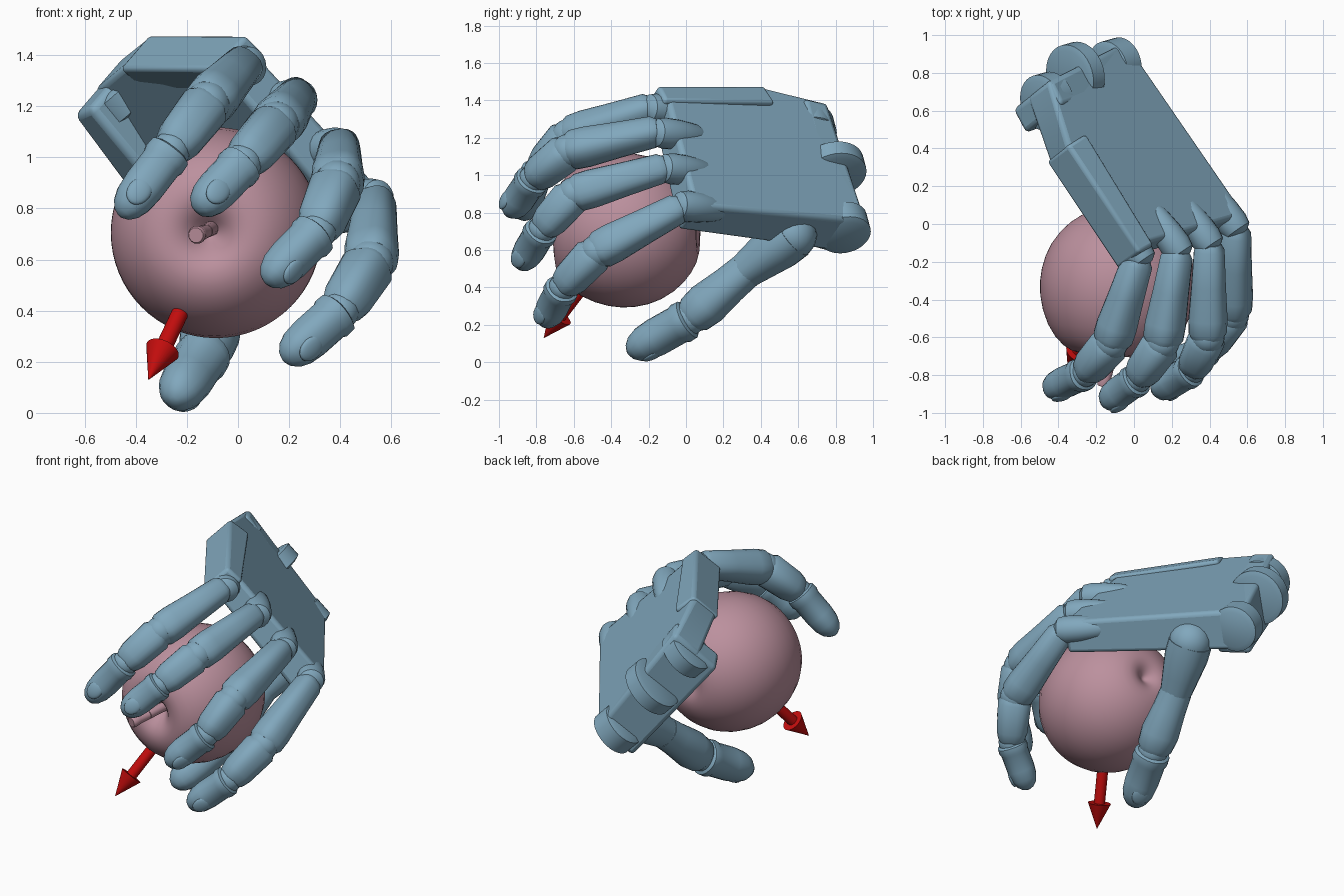
import bpy, bmesh
from math import sin, cos, pi, copysign
from mathutils import Vector as V

if "Cube" in bpy.data.objects:
    bpy.data.objects.remove(bpy.data.objects["Cube"])


def material(name, rgb):
    m = bpy.data.materials.new(name)
    m.diffuse_color = (*rgb, 1)
    m.use_nodes = True
    m.node_tree.nodes["Principled BSDF"].inputs["Base Color"].default_value = m.diffuse_color
    return m


BLUE = material("hand_blue", (0.22, 0.39, 0.51))
PINK = material("fruit_pink", (0.50, 0.28, 0.34))
RED = material("arrow_red", (0.55, 0.004, 0.004))

# hand axes: across the palm, out of the back of the hand, towards the fingers
ACROSS = V((.67, .19, -.71)).normalized()
BACK = V((.58, .46, .67)).normalized()
ALONG = ACROSS.cross(BACK).normalized()
XYZ = (V((1, 0, 0)), V((0, 1, 0)), V((0, 0, 1)))


def finish(name, bm, mat, angle=40, bevel=0, subsurf=0):
    bmesh.ops.recalc_face_normals(bm, faces=bm.faces)
    me = bpy.data.meshes.new(name)
    bm.to_mesh(me)
    bm.free()
    ob = bpy.data.objects.new(name, me)
    bpy.context.collection.objects.link(ob)
    me.materials.append(mat)
    if bevel:
        b = ob.modifiers.new("bevel", 'BEVEL')
        b.width, b.segments = bevel, 3
    if subsurf:
        s = ob.modifiers.new("smooth", 'SUBSURF')
        s.levels = s.render_levels = subsurf
    bpy.ops.object.select_all(action='DESELECT')
    bpy.context.view_layer.objects.active = ob
    ob.select_set(True)
    bpy.ops.object.shade_smooth_by_angle(angle=angle * pi / 180)
    return ob


def turned(name, a, b, profile, mat=BLUE, up=BACK, sides=20, power=1.0, **kw):
    """Rings along a-b; profile holds (fraction, radius)."""
    a, b = V(a), V(b)
    d = (b - a).normalized()
    side = d.cross(up).normalized()
    top = side.cross(d)
    bm = bmesh.new()
    rings = []
    for t, r in profile:
        ring = []
        for i in range(sides):
            w = 2 * pi * (i + .5) / sides
            cx, cy = (copysign(abs(f) ** power, f) for f in (cos(w), sin(w)))
            ring.append(bm.verts.new(a.lerp(b, t) + (side * cx + top * cy) * r))
        rings.append(ring)
    for p, q in zip(rings, rings[1:]):
        for i in range(sides):
            j = (i + 1) % sides
            bm.faces.new((p[i], p[j], q[j], q[i]))
    bm.faces.new(rings[0])
    bm.faces.new(rings[-1])
    return finish(name, bm, mat, **kw)


def slab(name, outline, depths, bevel):
    """Plate between the outline on the hand's back and the palm side."""
    bm = bmesh.new()
    hi = [bm.verts.new(p) for p in outline]
    lo = [bm.verts.new(V(p) - BACK * k) for p, k in zip(outline, depths)]
    bm.faces.new(hi)
    bm.faces.new(lo)
    for i in range(len(hi)):
        j = (i + 1) % len(hi)
        bm.faces.new((hi[i], hi[j], lo[j], lo[i]))
    return finish(name, bm, BLUE, bevel=bevel)


def ball(name, c, size, axes=XYZ, mat=BLUE):
    bm = bmesh.new()
    bmesh.ops.create_uvsphere(bm, u_segments=20, v_segments=12, radius=1)
    for v in bm.verts:
        v.co = V(c) + sum((ax * s * k for ax, s, k in zip(axes, size, v.co)), V())
    return finish(name, bm, mat, angle=80)


# palm plate, little finger block and heel of the hand
A, B = V((.595, .05, .84)), V((-.04, .97, .75))
C, D, E = V((-.45, .76, 1.39)), V((.06, -.10, 1.42)), V((-.35, .42, 1.47))
slab("palm", (D, A, B, C, E), (.17, .20, .25, .20, .18), .025)
block = [V((.03, -.15, 1.48)), V((.11, -.11, 1.40)), V((-.25, .48, 1.39)), V((-.35, .42, 1.48))]
slab("little_finger_block", block, (.2, .2, .2, .2), .02)
slab("palm_heel", (B + ALONG * .22, B, C, C + ALONG * .15), (.27, .28, .34, .34), .03)

# rounded wrist lobes
LOBES = {"upper": ((-.46, .65, 1.24), .15, .06), "centre": ((-.31, .79, 1.03), .17, .055),
         "lower": ((-.10, .84, .72), .14, .07)}
for name, (c, r, h) in LOBES.items():
    turned(f"wrist_lobe_{name}", V(c) - ACROSS * h, V(c) + ACROSS * h,
           ((0, r - .03), (.1, r), (.9, r), (1, r - .03)), sides=32)

# fingers: knuckle, middle joint, end joint, tip
FINGERS = {
    "little": ((.04, -.13, 1.38), (-.12, -.63, 1.21), (-.26, -.79, 1.03), (-.46, -.88, .77)),
    "ring": ((.24, -.09, 1.25), (.15, -.63, 1.13), (.02, -.82, .98), (-.16, -.95, .79)),
    "middle": ((.40, -.05, 1.06), (.39, -.60, .90), (.31, -.77, .71), (.11, -.89, .51)),
    "index": ((.54, .03, .86), (.52, -.48, .59), (.40, -.66, .40), (.18, -.76, .205)),
}
PROXIMAL = ((.1, .06), (.16, .08), (.5, .09), (.82, .102), (.95, .1), (1, .085))
MIDDLE = ((0, .08), (.12, .1), (.75, .092), (.92, .08), (1, .065))
DISTAL = ((0, .065), (.04, .088), (.15, .09), (.2, .083), (.55, .083), (.75, .076),
          (.88, .06), (.96, .038), (1, .012))


def nail(name, base, tip, out, size):
    d = (tip - base).normalized()
    out = (out - d * out.dot(d)).normalized()
    ball(name, base.lerp(tip, .68) + out * size * 1.5, (size, size * 1.3, size * .4),
         (d.cross(out), d, out))


back = (B - A).normalized()
for name, pts in FINGERS.items():
    k, p, d, t = map(V, pts)
    out = d - (p + t) / 2
    up = out.normalized()
    # knuckle ridge running into the palm
    r0 = k - BACK * .04
    turned(f"{name}_knuckle", r0 + back * .24, r0 - back * .09,
           ((0, .04), (.15, .065), (.5, .08), (.75, .084), (.9, .075), (.97, .045), (1, .015)))
    turned(f"{name}_proximal", k, p, PROXIMAL, up=up, power=.8)
    ball(f"{name}_joint", p, (.09, .09, .09))
    turned(f"{name}_middle", p, d, MIDDLE, up=up, power=.8)
    ball(f"{name}_end_joint", d, (.075, .075, .075))
    turned(f"{name}_tip", d, t, DISTAL, up=up, power=.88)
    nail(f"{name}_nail", d, t, out, .046)

# thumb under the palm
root, mid = V((.04, .57, .68)), V((-.06, .32, .49))
joint, tip = V((-.13, .02, .235)), V((-.25, -.31, .05))
ball("thumb_root", root, (.13, .13, .13))
turned("thumb_base", root, mid, ((0, .13), (.3, .13), (.7, .11), (1, .095)), power=.9)
turned("thumb_middle", mid, joint, ((0, .095), (.3, .10), (.7, .115), (.92, .105), (1, .085)), power=.9)
ball("thumb_mid_joint", mid, (.095, .095, .095))
ball("thumb_joint", joint, (.09, .09, .09))
turned("thumb_tip", joint, tip, [(f, r * 1.2) for f, r in DISTAL], power=.9)
nail("thumb_nail", joint, tip, V((.1, .2, -1)), .052)

# fruit with a dimple at both ends, lying with its stem to the front
centre, axis = V((-.085, -.32, .705)), V((-.09, -1, 0)).normalized()
HALF = ((.01, .27), (.04, .30), (.09, .36), (.16, .388), (.26, .36), (.36, .25), (.416, .09),
        (.418, -.05), (.38, -.19), (.285, -.315), (.17, -.385), (.09, -.392), (.04, -.36), (.01, -.335))
turned("fruit", centre, centre + axis, [(t, r) for r, t in HALF], PINK, up=XYZ[2],
       sides=32, angle=80, subsurf=1)
s0, s1, s2 = V((-.10, -.58, .725)), V((-.125, -.74, .71)), V((-.165, -.86, .695))
turned("stem_lower", s0, s1, ((0, .03), (1, .026)), PINK, up=XYZ[2], sides=12)
turned("stem_upper", s1, s2, ((0, .026), (.6, .03), (.9, .036), (1, .03)), PINK, up=XYZ[2], sides=12)

# arrow pointing down and forward
start, end = V((-.09, -.34, .68)), V((-.35, -.76, .13))
neck = start.lerp(end, .79)
turned("arrow_shaft", start, neck, ((0, .033), (1, .033)), RED, sides=24)
turned("arrow_head", neck, end, ((0, .068), (1, .001)), RED, sides=32)
